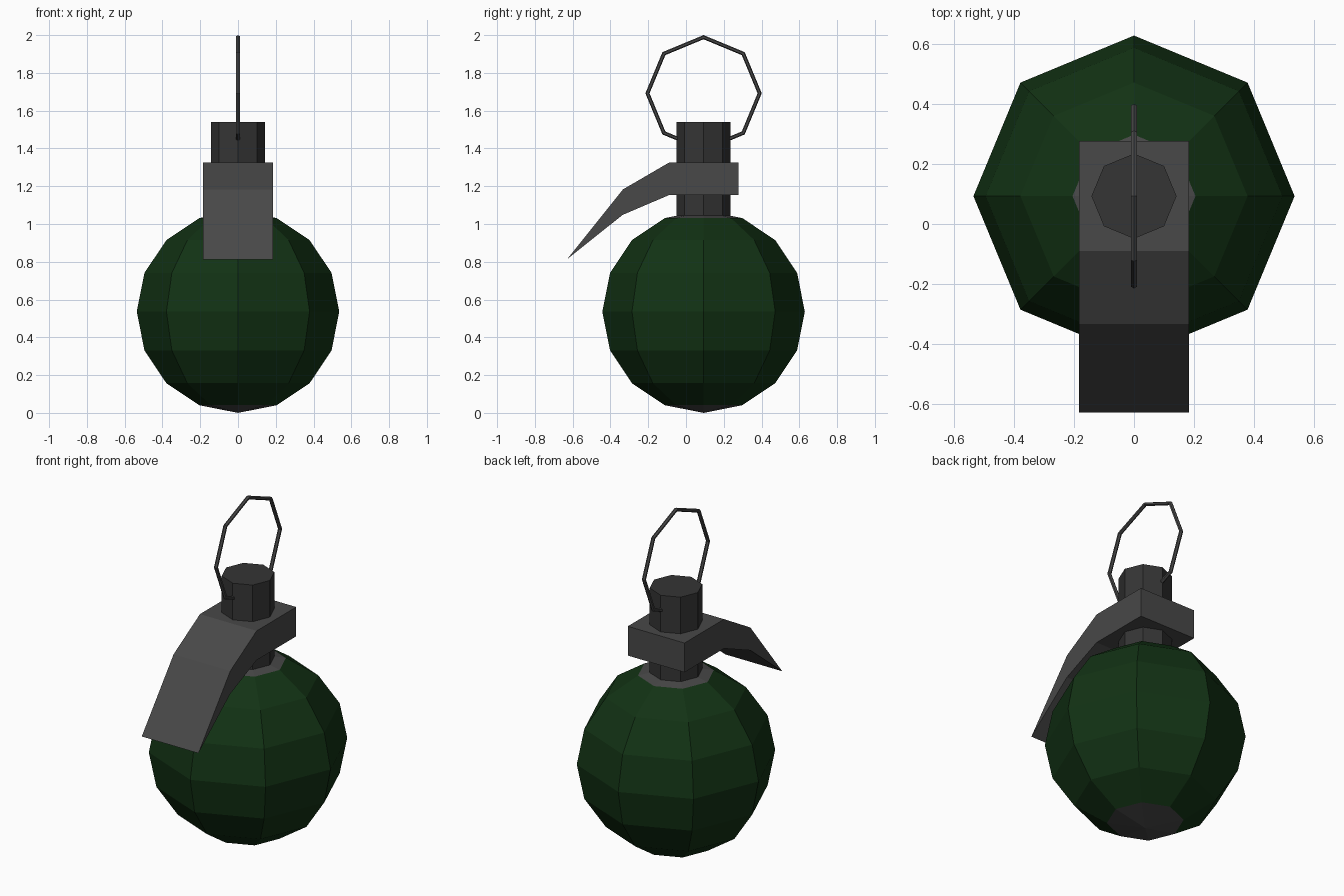
import bpy, bmesh
from math import pi

if "Cube" in bpy.data.objects:
    bpy.data.objects.remove(bpy.data.objects["Cube"])

CY = 0.093  # y of the main vertical axis


def material(name, rgb):
    m = bpy.data.materials.new(name)
    m.diffuse_color = (*rgb, 1)
    m.use_nodes = True
    m.node_tree.nodes["Principled BSDF"].inputs["Base Color"].default_value = m.diffuse_color
    return m


green = material("dark_green", (0.006, 0.032, 0.007))
steel = material("steel", (0.065, 0.065, 0.065))
dark_steel = material("dark_steel", (0.035, 0.035, 0.035))


def finish(name, *mats):
    ob = bpy.context.object
    ob.name = name
    for m in mats:
        ob.data.materials.append(m)
    return ob


# Body: low-poly sphere, with grey fans around both poles
R = 0.536
bpy.ops.mesh.primitive_uv_sphere_add(segments=8, ring_count=8, radius=R,
                                     location=(0, CY, R))
body = finish("body", green, steel)
for f in body.data.polygons:
    if len(f.vertices) == 3:
        f.material_index = 1

# Neck: eight-sided fuse housing
z0, z1 = 1.03, 1.54
bpy.ops.mesh.primitive_cylinder_add(vertices=8, radius=0.142, depth=z1 - z0,
                                    location=(0, CY, (z0 + z1) / 2))
finish("neck", dark_steel)

# Safety lever: side profile (y, z) extruded across x, tapering to an edge
profile = [(0.277, 1.325), (-0.09, 1.325), (-0.334, 1.183), (-0.63, 0.813),
           (-0.336, 1.048), (-0.09, 1.153), (0.277, 1.153)]
W = 0.184
bm = bmesh.new()
left = [bm.verts.new((-W, y, z)) for y, z in profile]
right = [bm.verts.new((W, y, z)) for y, z in profile]
n = len(profile)
for i in range(n):
    j = (i + 1) % n
    bm.faces.new((left[i], left[j], right[j], right[i]))
# side faces, split into convex quads and a tip triangle
for side in (left, right):
    for ids in ((0, 1, 5, 6), (1, 2, 4, 5), (2, 3, 4)):
        bm.faces.new([side[k] for k in ids])
bmesh.ops.recalc_face_normals(bm, faces=bm.faces)
mesh = bpy.data.meshes.new("safety_lever")
bm.to_mesh(mesh)
bm.free()
lever = bpy.data.objects.new("safety_lever", mesh)
bpy.context.collection.objects.link(lever)
mesh.materials.append(steel)

# Pull ring: thin octagonal ring passing through the neck
bpy.ops.mesh.primitive_torus_add(major_segments=8, minor_segments=6,
                                 major_radius=0.297, minor_radius=0.011,
                                 location=(0, CY, 1.692), rotation=(0, pi / 2, 0))
finish("pull_ring", steel)
